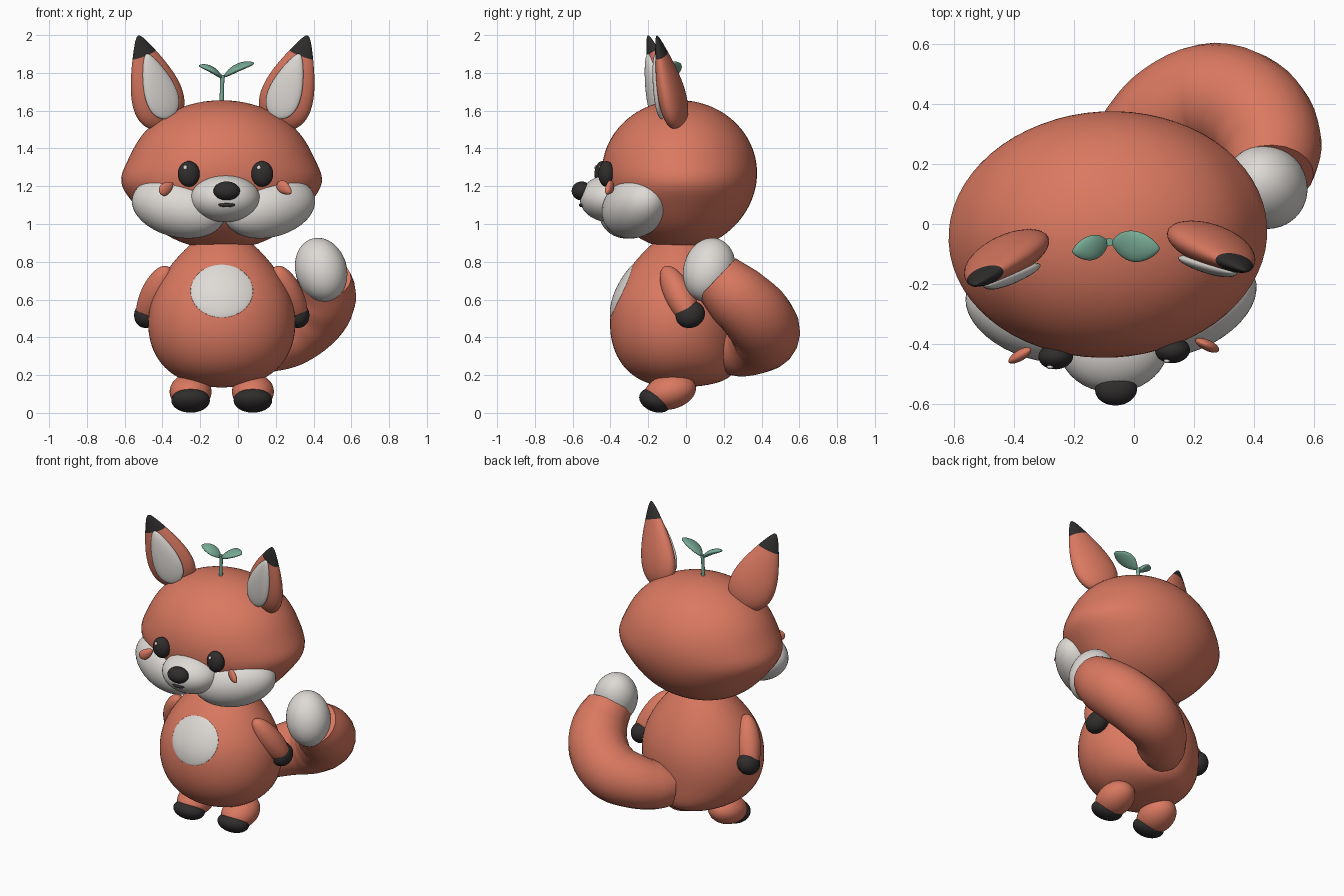
import bpy, bmesh
from math import radians, sqrt
from mathutils import Matrix, Vector, Euler

if "Cube" in bpy.data.objects:
    bpy.data.objects.remove(bpy.data.objects["Cube"])


def material(name, r, g, b):
    m = bpy.data.materials.new(name)
    m.use_nodes = True
    m.diffuse_color = (r, g, b, 1)
    m.node_tree.nodes["Principled BSDF"].inputs["Base Color"].default_value = (r, g, b, 1)
    return m


FUR = material("orange fur", 0.7, 0.19, 0.118)
CREAM = material("cream white", 0.73, 0.7, 0.67)
DARK = material("charcoal", 0.03, 0.026, 0.026)
LEAF = material("sprout green", 0.185, 0.4, 0.3)

# The figure stands off centre because of its tail; the head is turned slightly
BODY = Matrix.Translation((-0.086, -0.06, 0))
HEAD = Matrix.Translation((-0.087, -0.035, 0)) @ Matrix.Rotation(radians(3), 4, 'Z')


def blob(name, mat, frame, loc, size, rot=(0, 0, 0), shape=None, tip=None, segs=40):
    """Sphere, optionally reshaped in unit space, then scaled and placed.
    Faces above unit height `tip` become charcoal."""
    bm = bmesh.new()
    bmesh.ops.create_uvsphere(bm, u_segments=segs, v_segments=segs * 3 // 4, radius=1)
    for f in bm.faces:
        f.smooth = True
        if tip is not None and f.calc_center_median().z > tip:
            f.material_index = 1
    if shape:
        for v in bm.verts:
            v.co = shape(v.co.copy())
    turn = Euler([radians(a) for a in rot]).to_matrix().to_4x4()
    bm.transform(frame @ Matrix.Translation(loc) @ turn @ Matrix.Diagonal((*size, 1)))
    bmesh.ops.recalc_face_normals(bm, faces=bm.faces)
    me = bpy.data.meshes.new(name)
    bm.to_mesh(me)
    bm.free()
    me.materials.append(mat)
    if tip is not None:
        me.materials.append(DARK)
    ob = bpy.data.objects.new(name, me)
    bpy.context.collection.objects.link(ob)
    return ob


def pair(name, mat, frame, loc, size, rot=(0, 0, 0), **kw):
    """Mirrored left (+x) and right (-x) blobs."""
    for side, s in (("left", 1), ("right", -1)):
        blob(side + "_" + name, mat, frame, (loc[0] * s, loc[1], loc[2]), size,
             (rot[0], rot[1] * s, rot[2] * s), **kw)


def tube(name, mat, points, bevel):
    """Smooth tapered tube through (x, y, z, radius) points."""
    cu = bpy.data.curves.new(name, 'CURVE')
    cu.dimensions = '3D'
    cu.bevel_depth = bevel
    cu.bevel_resolution = 8
    cu.resolution_u = 5
    cu.use_fill_caps = True
    sp = cu.splines.new('BEZIER')
    sp.bezier_points.add(len(points) - 1)
    for p, (x, y, z, r) in zip(sp.bezier_points, points):
        p.co = (x, y, z)
        p.radius = r / bevel
        p.handle_left_type = p.handle_right_type = 'AUTO'
    cu.materials.append(mat)
    ob = bpy.data.objects.new(name, cu)
    bpy.context.collection.objects.link(ob)
    bpy.ops.object.select_all(action='DESELECT')
    ob.select_set(True)
    bpy.context.view_layer.objects.active = ob
    bpy.ops.object.convert(target='MESH')
    bpy.ops.object.shade_smooth_by_angle(angle=radians(50))


# Body: an egg leaning back towards the neck, with a belly patch hugging it
def girth(z):
    return 1 - 0.225 * z - 0.2 * max(z, 0) ** 2 + 0.1 * min(z, 0) ** 4


def lean(z):
    return 0.12 * max(z, 0) ** 2


def egg(p):
    k = girth(p.z)
    rump = 1 + 0.7 * min(p.z, 0) ** 4 if p.y > 0 else 1
    return Vector((p.x * k, p.y * k * rump + lean(p.z), p.z))


def belly(p):
    x, u = 0.435 * p.x, 0.2 + 0.33 * p.z
    front = sqrt((1 - u * u) * girth(u) ** 2 - x * x)
    return Vector((x, lean(u) - front + 0.025 * p.y, u))


EGG = ((0, 0, 0.56), (0.38, 0.334, 0.425))
blob("body", FUR, BODY, *EGG, shape=egg, segs=64)
blob("belly_patch", CREAM, BODY, *EGG, shape=belly, segs=48)

# Limbs
pair("arm", FUR, BODY, (0.355, 0.025, 0.62), (0.077, 0.075, 0.185), (25, -24, 0))
pair("paw", DARK, BODY, (0.398, 0.083, 0.521), (0.065, 0.079, 0.071), (25, -20, 0))
pair("leg", FUR, BODY, (0.165, -0.025, 0.112), (0.111, 0.14, 0.093), (14, 0, 0))
pair("foot", DARK, BODY, (0.165, -0.103, 0.066), (0.102, 0.088, 0.06), (-22, 0, 0))

# Tail sweeping round to the left
tube("tail", FUR, [(-0.03, 0.22, 0.33, 0.13), (0.02, 0.285, 0.34, 0.15), (0.125, 0.378, 0.375, 0.168),
                   (0.262, 0.42, 0.425, 0.185), (0.395, 0.368, 0.52, 0.185),
                   (0.455, 0.265, 0.62, 0.173), (0.456, 0.165, 0.715, 0.143)], 0.1)
blob("tail_tip", CREAM, Matrix(), (0.44, 0.123, 0.757), (0.136, 0.137, 0.174), (-14, -16, 0))


# Head: flattened ball, fuller below, with a bulge at cheek height
def skull(p):
    bulge = 2.718 ** -(((p.z + 0.14) / 0.28) ** 2)
    low = min(p.z, 0)
    return Vector((p.x * (0.493 + 0.043 * bulge + 0.03 * low ** 4), p.y, p.z * (1 - 0.05 * low)))


blob("head", FUR, HEAD, (0, 0, 1.27), (1, 0.411, 0.385), shape=skull, segs=64)
pair("cheek", CREAM, HEAD, (0.242, -0.25, 1.086), (0.258, 0.155, 0.156), (0, -13, 20))
blob("muzzle", CREAM, HEAD, (0, -0.37, 1.135), (0.184, 0.158, 0.125))
blob("nose", DARK, HEAD, (0, -0.518, 1.175), (0.07, 0.053, 0.05))
blob("mouth", DARK, HEAD, (0, -0.519, 1.1), (0.054, 0.014, 0.011),
     shape=lambda p: Vector((p.x, p.y + p.x * p.x, p.z + 0.4 * p.x * p.x)))
pair("eye", DARK, HEAD, (0.195, -0.397, 1.265), (0.058, 0.043, 0.068))
for side, s in (("left", 1), ("right", -1)):
    blob(side + "_eye_glint", CREAM, HEAD, (0.195 * s - 0.02, -0.431, 1.298), (0.011, 0.008, 0.012), segs=16)
pair("cheek_mark", FUR, HEAD, (0.313, -0.387, 1.19), (0.048, 0.018, 0.031), (0, 35, -28),
     shape=lambda p: Vector((p.x, p.y, p.z * (1 - 0.3 * p.x))))


# Ears: tapered to a point, dark tips, pale lining
def ear(p):
    k = 0.71 - 0.41 * p.z
    return Vector((p.x * k, p.y * k, p.z))


def lining(p):
    return Vector((p.x * (0.8 - 0.35 * p.z), p.y - 1.8 + 0.85 * p.z, p.z))


EAR_ROT = (9, 21, -16)
pair("ear", FUR, HEAD, (0.37, -0.078, 1.752), (0.18, 0.082, 0.266), EAR_ROT, shape=ear, tip=0.6)
pair("ear_lining", CREAM, HEAD, (0.36, -0.078, 1.738), (0.105, 0.028, 0.18), EAR_ROT, shape=lining)


# Sprout
def leaf(p):
    w = sqrt(max(0, 1 - p.x * p.x))
    return Vector((p.x, p.y * (0.45 + 0.55 * w), p.z - 0.8 * p.x * p.x + 0.4))


tube("sprout_stem", LEAF, [(-0.087, -0.06, 1.63, 0.013), (-0.085, -0.06, 1.72, 0.01),
                           (-0.082, -0.06, 1.79, 0.013)], 0.01)
blob("left_leaf", LEAF, Matrix(), (0.003, -0.073, 1.822), (0.088, 0.053, 0.018), (15, -24, -8), shape=leaf)
blob("right_leaf", LEAF, Matrix(), (-0.143, -0.078, 1.812), (0.07, 0.042, 0.016), (15, 28, 15), shape=leaf)
